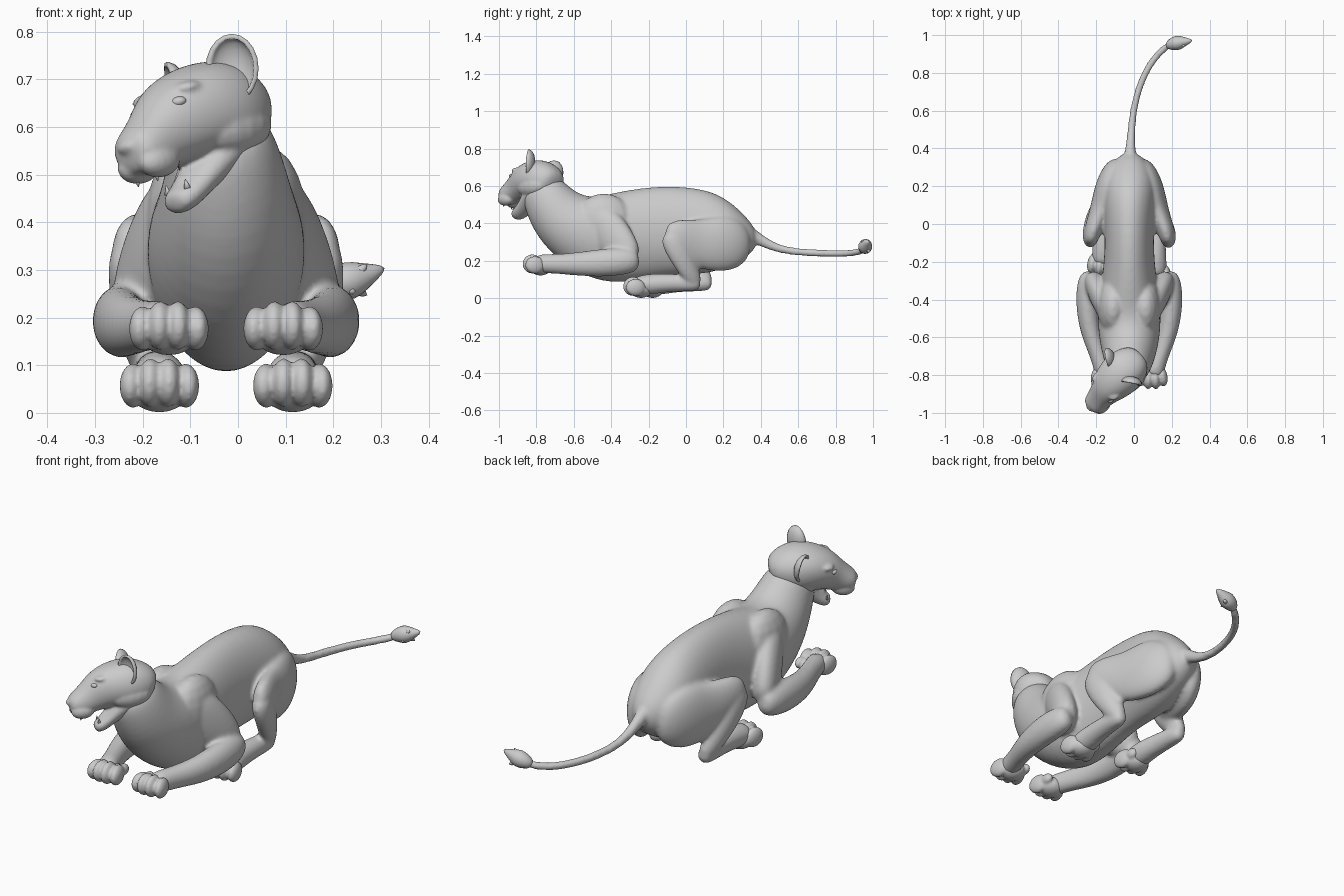
import bpy, bmesh, math
from mathutils import Vector, Matrix

cube = bpy.data.objects.get("Cube")
if cube:
    bpy.data.objects.remove(cube)

fur = bpy.data.materials.new("grey_fur")
fur.use_nodes = True
grey = (0.6, 0.6, 0.6, 1)
fur.diffuse_color = grey
fur.node_tree.nodes["Principled BSDF"].inputs["Base Color"].default_value = grey

MID = -0.025  # the animal's own centre line
IDENT = Matrix.Identity(4)


def finish(name, bm, levels=2, matrix=IDENT):
    bmesh.ops.transform(bm, matrix=matrix, verts=bm.verts)
    bmesh.ops.recalc_face_normals(bm, faces=bm.faces)
    mesh = bpy.data.meshes.new(name)
    bm.to_mesh(mesh)
    bm.free()
    mesh.materials.append(fur)
    mesh.polygons.foreach_set("use_smooth", [True] * len(mesh.polygons))
    obj = bpy.data.objects.new(name, mesh)
    bpy.context.collection.objects.link(obj)
    if levels:
        mod = obj.modifiers.new("smooth", 'SUBSURF')
        mod.levels = mod.render_levels = levels
    return obj


def loft(name, rings, sides=12, matrix=IDENT, levels=2, square=1.0):
    """Skin oval rings (x, y, z, half width, half height) along a path."""
    bm = bmesh.new()
    centres = [Vector(r[:3]) for r in rings]
    loops = []
    for i, ring in enumerate(rings):
        tangent = centres[min(i + 1, len(rings) - 1)] - centres[max(i - 1, 0)]
        side = tangent.cross(Vector((0, 0, 1))).normalized()
        up = side.cross(tangent).normalized()
        loop = []
        for k in range(sides):
            a = math.tau * k / sides
            c, s = math.cos(a), math.sin(a)
            c = math.copysign(abs(c) ** square, c)
            s = math.copysign(abs(s) ** square, s)
            loop.append(bm.verts.new(centres[i] + side * c * ring[3] * 1.04 + up * s * ring[4] * 1.04))
        loops.append(loop)
    for lo, hi in zip(loops, loops[1:]):
        for k in range(sides):
            n = (k + 1) % sides
            bm.faces.new((lo[k], lo[n], hi[n], hi[k]))
    bm.faces.new(loops[0])
    bm.faces.new(loops[-1])
    return finish(name, bm, levels, matrix)


def blob(name, centre, radii, matrix=IDENT, turn=0.0):
    bm = bmesh.new()
    bmesh.ops.create_uvsphere(bm, u_segments=16, v_segments=10, radius=1)
    place = Matrix.Translation(centre) @ Matrix.Rotation(turn, 4, 'Z') @ Matrix.Diagonal((*radii, 1))
    return finish(name, bm, 0, matrix @ place)


def blend(name, parts, voxel, rounds):
    """Merge overlapping parts into one continuous skin."""
    bpy.ops.object.select_all(action='DESELECT')
    for part in parts:
        part.select_set(True)
    bpy.context.view_layer.objects.active = parts[0]
    bpy.ops.object.convert(target='MESH')
    bpy.ops.object.join()
    skin = bpy.context.view_layer.objects.active
    skin.name = name
    remesh = skin.modifiers.new("one_skin", 'REMESH')
    remesh.mode = 'VOXEL'
    remesh.voxel_size = voxel
    remesh.use_smooth_shade = True
    soften = skin.modifiers.new("soften", 'SMOOTH')
    soften.factor = .5
    soften.iterations = rounds


# Torso and neck, from rump to nape
body = [loft("torso", [
    (-.02, .38, .33, .03, .04),
    (-.02, .33, .32, .095, .105),
    (-.02, .22, .33, .142, .18),
    (-.025, .10, .355, .138, .228),
    (-.025, -.10, .365, .125, .238),
    (-.025, -.28, .335, .14, .243),
    (-.025, -.43, .315, .165, .24),
    (-.025, -.575, .36, .165, .197),
    (-.025, -.685, .44, .14, .16),
    (-.03, -.75, .54, .118, .13),
    (-.045, -.79, .62, .09, .10)], sides=14)]

# Legs, mirrored about the centre line
for word, s, back in (("left", 1, 0), ("right", -1, .06)):
    def at(*rings):
        return [(MID + s * x, *rest) for x, *rest in rings]

    body.append(blob("shoulder", (MID + s * .085, -.44, .40), (.085, .16, .16)))
    body.append(loft(word + "_upper_arm", at(
        (.085, -.50, .47, .05, .06), (.10, -.46, .42, .07, .105),
        (.135, -.40, .32, .07, .125), (.178, -.32, .24, .06, .095),
        (.20, -.275, .20, .04, .05))))
    body.append(loft(word + "_forearm", at(
        (.205, -.25, .205, .035, .045), (.218, -.30, .20, .06, .072),
        (.225, -.43, .19, .06, .077), (.208, -.57, .182, .053, .064),
        (.165, -.69, .183, .044, .052), (.14, -.77, .185, .048, .052),
        (.125, -.81, .185, .045, .04))))
    body.append(loft(word + "_thigh", at(
        (.05, .34, .30, .035, .07), (.085, .28, .295, .062, .135),
        (.12, .18, .29, .068, .155), (.15, .06, .29, .06, .13),
        (.20, -.05, .338, .047, .09), (.21, -.115, .345, .028, .058))))
    body.append(loft(word + "_shin", at(
        (.205, -.09, .36, .035, .05), (.205, -.06, .30, .046, .075),
        (.19, -.01 + back / 2, .20, .046, .066),
        (.165, .035 + back, .11, .038, .05),
        (.155, .06 + back, .07, .025, .03))))
    body.append(loft(word + "_hind_foot", at(
        (.155, .08 + back, .075, .025, .027), (.155, .04 + back, .08, .04, .045),
        (.15, -.07 + back, .083, .044, .047), (.14, -.17 + back, .078, .055, .055),
        (.14, -.24 + back, .068, .06, .055), (.14, -.28 + back, .065, .045, .04))))

    # Four toes, a pad and a thumb for each paw
    for part, x, y, z in (("front", .12, -.828, .186), ("hind", .14, -.29 + back, .066)):
        paw = []
        for i in range(4):
            off = i - 1.5
            paw.append(blob(f"{word}_{part}_toe",
                            (MID + s * (x + off * .037), y + abs(off) * .014, z - abs(off) * .006),
                            (.027, .054, .054 - abs(off) * .005), turn=s * off * .12))
        paw.append(blob("pad", (MID + s * x, y + .05, z - .02), (.062, .06, .045)))
        paw.append(blob("thumb", (MID + s * (x - .05), y + .075, z - .005), (.022, .035, .027)))
        blend(f"{word}_{part}_paw", paw, .006, 3)

# Tail and tuft
body.append(loft("tail", [
    (-.02, .31, .36, .045, .05), (-.02, .38, .32, .03, .034),
    (-.015, .48, .265, .022, .023), (-.005, .60, .245, .02, .021),
    (.03, .74, .24, .02, .021), (.085, .85, .238, .02, .02),
    (.15, .925, .245, .02, .02), (.20, .955, .265, .02, .02)], sides=8))
blend("body", body, .009, 9)
loft("tail_tuft", [
    (.17, .94, .255, .018, .018), (.20, .953, .268, .036, .036),
    (.235, .96, .278, .043, .046), (.265, .965, .288, .028, .03),
    (.31, .972, .305, .006, .006)], sides=8, levels=1)
for i, tip in enumerate([(.275, .985, .245), (.275, .94, .315), (.245, .925, .25)]):
    loft(f"tuft_lock_{i + 1}", [(.225, .958, .272, .025, .028), (*tip, .005, .005)], sides=6, levels=1)

# Head frame: x is the head's left, -y its forward, z its up; turned and rolled
forward = Vector((-.70, -.70, -.10)).normalized()
left = Vector((.69, -.69, .22))
left = (left - forward * left.dot(forward)).normalized()
up = left.cross(-forward)
HEAD = Matrix((left, -forward, up)).transposed().to_4x4()
HEAD.translation = (-.07, -.79, .645)

head = [loft("skull_and_muzzle", [
    (0, .135, -.06, .06, .06), (0, .085, -.035, .10, .095),
    (0, .02, -.012, .117, .108), (0, -.05, -.012, .11, .10),
    (0, -.11, -.03, .09, .09), (0, -.155, -.052, .07, .072),
    (0, -.20, -.072, .064, .06), (0, -.235, -.08, .057, .048),
    (0, -.257, -.082, .038, .034)], sides=14, matrix=HEAD, square=.9),
    loft("lower_jaw", [
        (0, .05, -.07, .095, .06), (0, -.02, -.112, .08, .05),
        (0, -.08, -.16, .056, .033), (0, -.13, -.192, .047, .03),
        (0, -.158, -.197, .03, .022)], matrix=HEAD),
    loft("tongue", [
        (0, -.03, -.09, .04, .015), (0, -.09, -.135, .032, .013),
        (0, -.135, -.162, .02, .01)], sides=8, matrix=HEAD),
    blob("nose", (0, -.253, -.064), (.026, .014, .014), HEAD)]

for word, s in (("left", 1), ("right", -1)):
    head.append(blob("cheek", (s * .055, .015, -.06), (.055, .10, .06), HEAD))
    head.append(blob("upper_lip", (s * .032, -.20, -.105), (.034, .054, .036), HEAD))
    head.append(blob("brow", (s * .058, -.098, .034), (.034, .038, .016), HEAD, s * .4))
    blob(word + "_eye", (s * .064, -.138, .008), (.018, .014, .011), HEAD, s * .5)
    for jaw, y, z, tip in (("upper", -.215, -.137, -1), ("lower", -.135, -.162, 1)):
        bm = bmesh.new()
        bmesh.ops.create_cone(bm, segments=8, radius1=.008, radius2=.001, depth=.02, cap_ends=True)
        flip = Matrix.Translation((s * .03, y, z)) @ Matrix.Diagonal((1, 1, tip, 1))
        finish(f"{word}_{jaw}_fang", bm, 0, HEAD @ flip)

    # Ear: a hollow half shell, open forwards and outwards; the right one is laid lower
    bm = bmesh.new()
    bmesh.ops.create_uvsphere(bm, u_segments=16, v_segments=10, radius=1)
    front = [v for v in bm.verts if v.co.y < -.05]
    bmesh.ops.delete(bm, geom=front, context='VERTS')
    lift = .058 if s > 0 else .042
    shape = (Matrix.Translation((s * .094, .01, lift)) @ Matrix.Rotation(s * .6, 4, 'Z')
             @ Matrix.Rotation(s * .22, 4, 'Y') @ Matrix.Diagonal((.057, .038, .073, 1)))
    ear = finish(word + "_ear", bm, 0, HEAD @ shape)
    shell = ear.modifiers.new("thickness", 'SOLIDIFY')
    shell.thickness = .01
    shell.offset = -1

blend("head", head, .006, 5)
